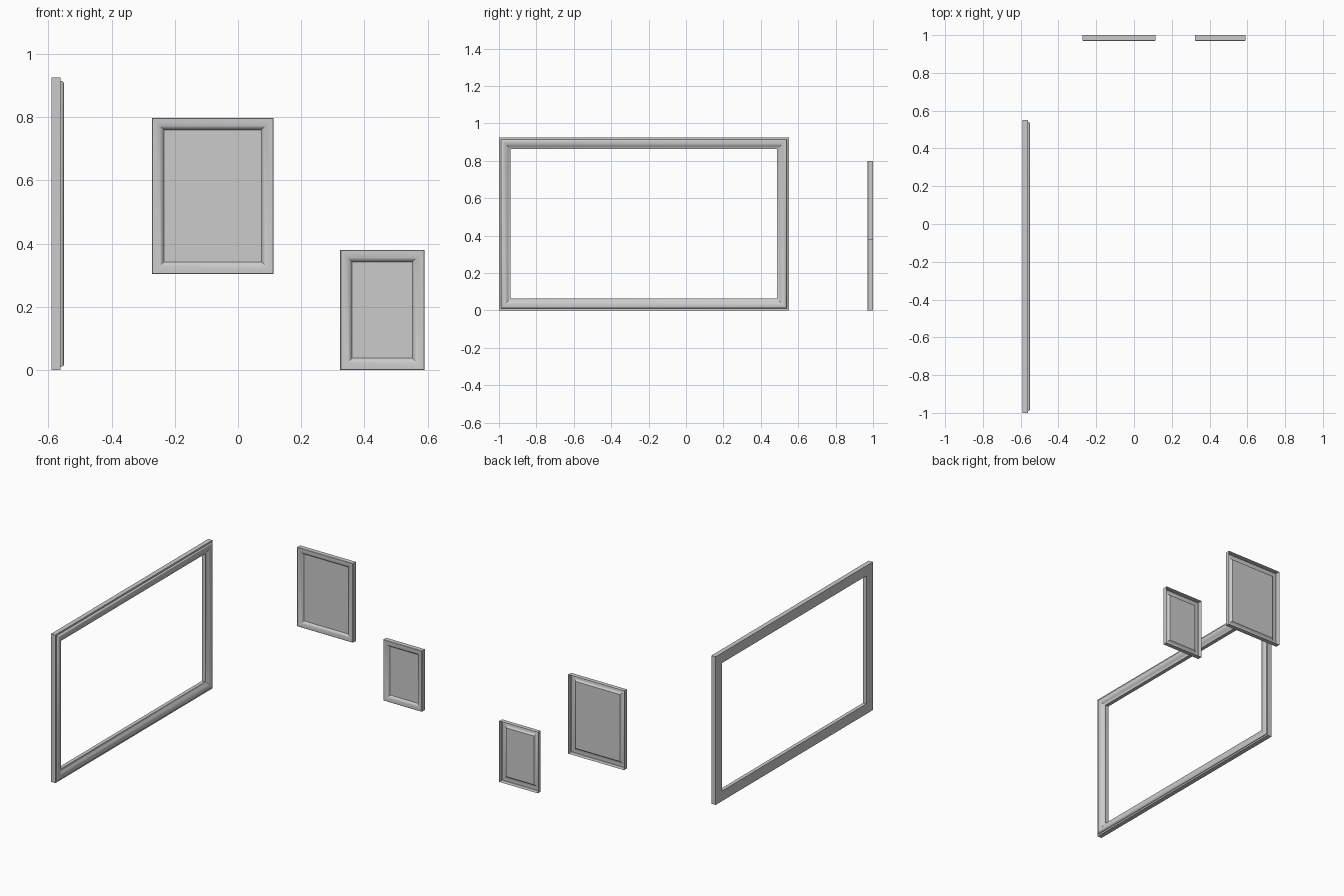
import bpy, bmesh

if "Cube" in bpy.data.objects:
    bpy.data.objects.remove(bpy.data.objects["Cube"])


def moulding(name, lo, hi, profile, place, closed):
    """Sweep an (inset, height) profile around a rectangle with mitred corners."""
    bm = bmesh.new()
    rings = []
    for inset, h in profile:
        a0, b0, a1, b1 = lo[0] + inset, lo[1] + inset, hi[0] - inset, hi[1] - inset
        corners = [(a0, b0), (a1, b0), (a1, b1), (a0, b1)]
        rings.append([bm.verts.new(place(a, b, h)) for a, b in corners])
    pairs = list(zip(rings, rings[1:]))
    if closed:
        pairs.append((rings[-1], rings[0]))
    for r, s in pairs:
        for i in range(4):
            j = (i + 1) % 4
            bm.faces.new((r[i], r[j], s[j], s[i]))
    bmesh.ops.recalc_face_normals(bm, faces=bm.faces)
    return finish(name, bm)


def finish(name, bm):
    mesh = bpy.data.meshes.new(name)
    bm.to_mesh(mesh)
    bm.free()
    ob = bpy.data.objects.new(name, mesh)
    bpy.context.collection.objects.link(ob)
    bpy.ops.object.select_all(action='DESELECT')
    ob.select_set(True)
    bpy.context.view_layer.objects.active = ob
    bpy.ops.object.shade_smooth_by_angle(angle=0.6)
    return ob


# Large open frame on the left wall: slab with a rounded raised moulding
large_profile = [(0, 0), (0, 0.029), (0.010, 0.029), (0.011, 0.034), (0.014, 0.038),
                 (0.019, 0.040), (0.026, 0.040), (0.034, 0.038), (0.042, 0.034),
                 (0.050, 0.029), (0.056, 0.025), (0.063, 0.023), (0.063, 0)]
moulding("large_frame", (-1.0, 0.0), (0.55, 0.925), large_profile,
         lambda a, b, h: (-0.59 + h, a, b), True)

# Small picture frames on the back wall: hollow-backed convex moulding and a picture panel
PANEL = 0.015
small_profile = [(0, 0), (0, 0.028), (0.002, 0.030), (0.010, 0.030), (0.018, 0.029),
                 (0.025, 0.027), (0.031, 0.0235), (0.035, 0.019), (0.038, PANEL)]


def on_back_wall(a, b, h):
    return (a, 1.0 - h, b)


for label, lo, hi in (("upper", (-0.272, 0.304), (0.113, 0.798)),
                      ("lower", (0.323, 0.0), (0.59, 0.38))):
    moulding(label + "_picture_frame", lo, hi, small_profile, on_back_wall, False)
    bm = bmesh.new()
    a0, b0, a1, b1 = lo[0] + 0.038, lo[1] + 0.038, hi[0] - 0.038, hi[1] - 0.038
    bm.faces.new([bm.verts.new(on_back_wall(a, b, PANEL))
                  for a, b in ((a0, b0), (a1, b0), (a1, b1), (a0, b1))])
    finish(label + "_picture_panel", bm)
